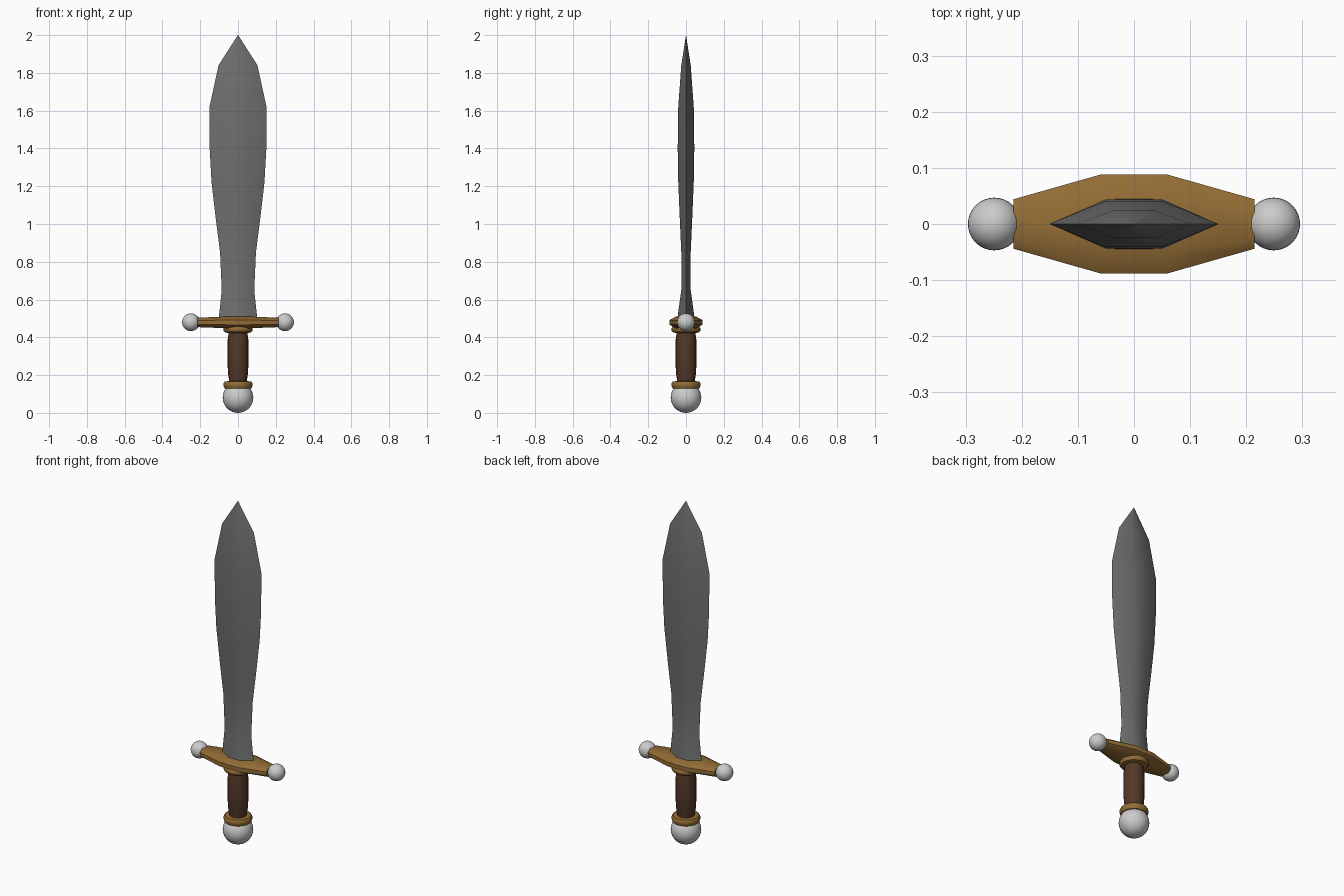
import bpy, bmesh, math

if "Cube" in bpy.data.objects:
    bpy.data.objects.remove(bpy.data.objects["Cube"])


def material(name, rgb):
    m = bpy.data.materials.new(name)
    m.diffuse_color = (*rgb, 1)
    m.use_nodes = True
    m.node_tree.nodes["Principled BSDF"].inputs["Base Color"].default_value = m.diffuse_color
    return m


STEEL = material("steel", (0.16, 0.16, 0.16))
BRASS = material("bronze", (0.29, 0.15, 0.035))
LEATHER = material("leather", (0.085, 0.04, 0.02))


def finish(obj, mat=None, angle=35):
    if mat:
        obj.data.materials.append(mat)
    bpy.ops.object.select_all(action='DESELECT')
    obj.select_set(True)
    bpy.context.view_layer.objects.active = obj
    bpy.ops.object.shade_smooth_by_angle(angle=math.radians(angle))


def loft(name, rings, mat, angle=35):
    """Skin a list of equal-length point rings, capping both ends."""
    bm = bmesh.new()
    loops = [[bm.verts.new(p) for p in ring] for ring in rings]
    n = len(loops[0])
    for a, b in zip(loops, loops[1:]):
        for i in range(n):
            j = (i + 1) % n
            bm.faces.new((a[i], a[j], b[j], b[i]))
    bm.faces.new(loops[0][::-1])
    bm.faces.new(loops[-1])
    bmesh.ops.remove_doubles(bm, verts=bm.verts, dist=1e-5)
    bmesh.ops.recalc_face_normals(bm, faces=bm.faces)
    me = bpy.data.meshes.new(name)
    bm.to_mesh(me)
    bm.free()
    obj = bpy.data.objects.new(name, me)
    bpy.context.collection.objects.link(obj)
    finish(obj, mat, angle)


def turned(name, profile, mat, sides=20):
    loft(name, [[(r * math.cos(2 * math.pi * i / sides), r * math.sin(2 * math.pi * i / sides), z)
                 for i in range(sides)] for r, z in profile], mat)


def ball(name, r, loc):
    bpy.ops.mesh.primitive_uv_sphere_add(segments=32, ring_count=16, radius=r, location=loc)
    bpy.context.object.name = name
    finish(bpy.context.object)


# Pommel, collars and grip
ball("pommel", 0.081, (0, 0, 0.081))
turned("lower_collar", [(0.055, 0.125), (0.07, 0.13), (0.076, 0.142), (0.076, 0.156),
                        (0.07, 0.166), (0.05, 0.168)], BRASS)
turned("grip", [(0.046, 0.15), (0.048, 0.18), (0.054, 0.215), (0.055, 0.3),
                (0.055, 0.385), (0.05, 0.42), (0.048, 0.44)], LEATHER)
turned("upper_collar", [(0.05, 0.422), (0.07, 0.427), (0.077, 0.437), (0.077, 0.447),
                        (0.07, 0.457), (0.05, 0.462)], BRASS)

# Crossguard: octagonal section, widest in the middle
guard = []
for x, y, h in ((-0.215, 0.044, 0.025), (-0.06, 0.088, 0.031), (0.06, 0.088, 0.031), (0.215, 0.044, 0.025)):
    guard.append([(x, sy * y, 0.479 + sz * h) for sy, sz in
                  ((1, 0.4), (0.6, 1), (-0.6, 1), (-1, 0.4), (-1, -0.4), (-0.6, -1), (0.6, -1), (1, -0.4))])
loft("crossguard", guard, BRASS, 50)
for side, label in ((-1, "left"), (1, "right")):
    ball(f"guard_ball_{label}", 0.047, (side * 0.249, 0, 0.48))

# Leaf-shaped blade: flattened hexagon section (z, half width, half thickness)
blade = []
for z, w, t in ((0.49, 0.103, 0.047), (0.65, 0.086, 0.025), (0.85, 0.095, 0.025),
                (1.03, 0.118, 0.033), (1.22, 0.14, 0.041), (1.4, 0.15, 0.044),
                (1.62, 0.151, 0.041), (1.84, 0.103, 0.025), (2.0, 0, 0)):
    blade.append([(w, 0, z), (w / 3, t, z), (-w / 3, t, z), (-w, 0, z), (-w / 3, -t, z), (w / 3, -t, z)])
blade_tip = blade.pop()[0]
blade.append([(x * 0.01, y * 0.01, blade_tip[2]) for x, y, z in blade[-1]])
loft("blade", blade, STEEL)
